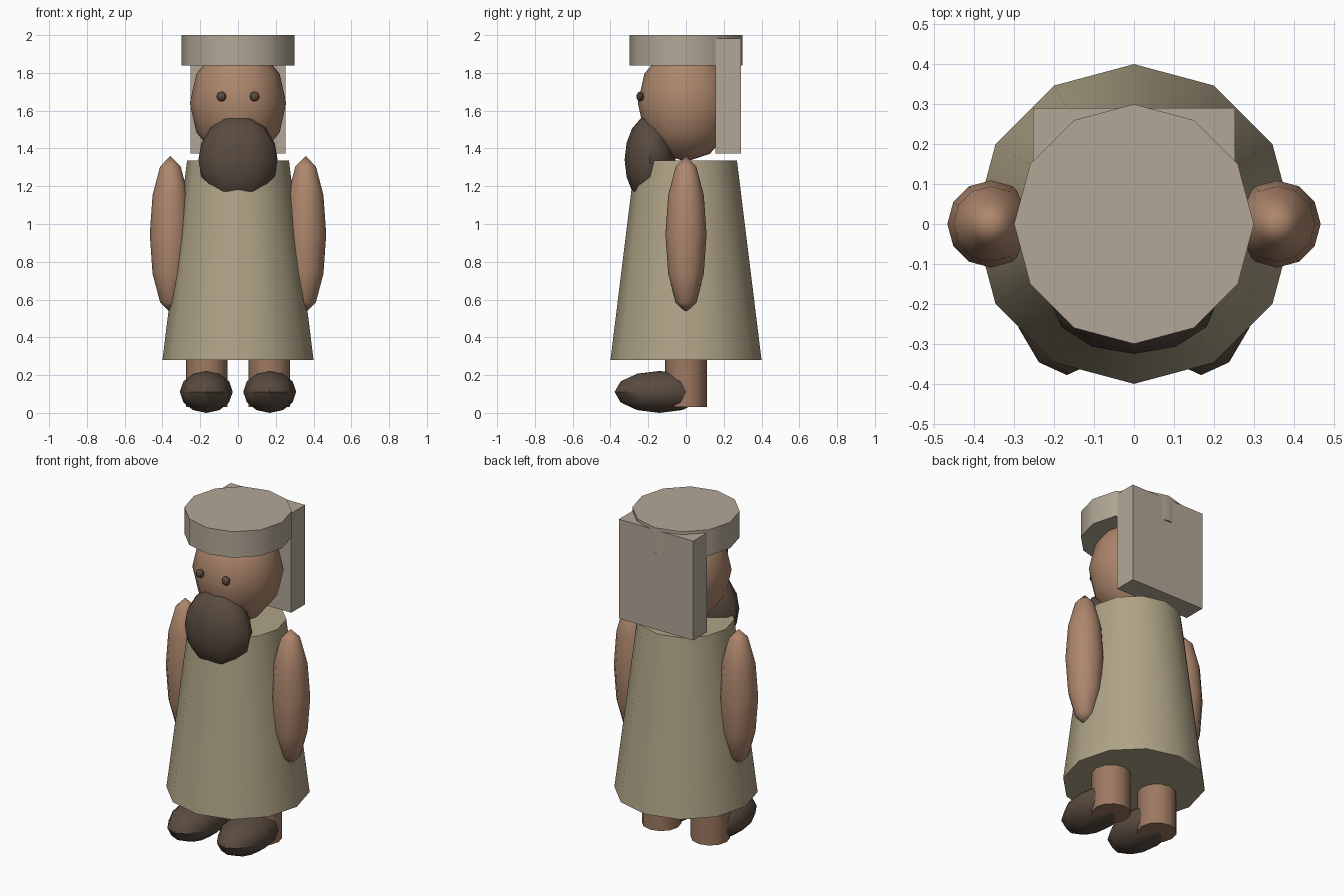
import bpy
from math import radians

if "Cube" in bpy.data.objects:
    bpy.data.objects.remove(bpy.data.objects["Cube"])


def material(name, rgb):
    m = bpy.data.materials.new(name)
    m.diffuse_color = (*rgb, 1)
    m.use_nodes = True
    m.node_tree.nodes["Principled BSDF"].inputs["Base Color"].default_value = m.diffuse_color
    return m


SKIN = material("skin", (0.42, 0.24, 0.15))
LEG = material("leg_skin", (0.34, 0.19, 0.12))
CLOTH = material("cloth", (0.43, 0.37, 0.24))
HAIR = material("hair", (0.10, 0.07, 0.05))
FELT = material("felt", (0.45, 0.39, 0.31))


def finish(name, mat, smooth=True):
    ob = bpy.context.object
    ob.name = name
    ob.data.materials.append(mat)
    bpy.ops.object.transform_apply(location=False, rotation=False, scale=True)
    if smooth:
        bpy.ops.object.shade_smooth_by_angle(angle=radians(40))
    return ob


def ellipsoid(name, loc, radii, mat, segments=12, rings=6):
    bpy.ops.mesh.primitive_uv_sphere_add(segments=segments, ring_count=rings, radius=1, location=loc)
    bpy.context.object.scale = radii
    return finish(name, mat)


def cone(name, x, z0, z1, r0, r1, mat):
    bpy.ops.mesh.primitive_cone_add(vertices=12, radius1=r0, radius2=r1, depth=z1 - z0,
                                    location=(x, 0, (z0 + z1) / 2))
    return finish(name, mat)


# Robe and hat
cone("robe", 0, 0.28, 1.335, 0.40, 0.27, CLOTH)
cone("hat_band", 0, 1.84, 2.0, 0.30, 0.30, FELT)

# Flap hanging down behind the head
bpy.ops.mesh.primitive_cube_add(size=1, location=(0, 0.223, 1.677))
bpy.context.object.scale = (0.505, 0.135, 0.61)
finish("hat_flap", FELT, smooth=False)

# Head and beard
ellipsoid("head", (0, 0, 1.64), (0.255, 0.255, 0.31), SKIN)
ellipsoid("beard", (0, -0.19, 1.34), (0.21, 0.135, 0.235), HAIR, rings=8)

# Paired parts
for side, s in (("left", -1), ("right", 1)):
    ellipsoid(side + "_eye", (s * 0.088, -0.243, 1.675), (0.026, 0.02, 0.026), HAIR, 8, 6)
    ellipsoid(side + "_arm", (s * 0.358, 0, 0.945), (0.109, 0.109, 0.415), SKIN)
    cone(side + "_leg", s * 0.166, 0.03, 0.34, 0.11, 0.11, LEG)
    ellipsoid(side + "_foot", (s * 0.168, -0.14, 0.111), (0.14, 0.238, 0.111), HAIR)
